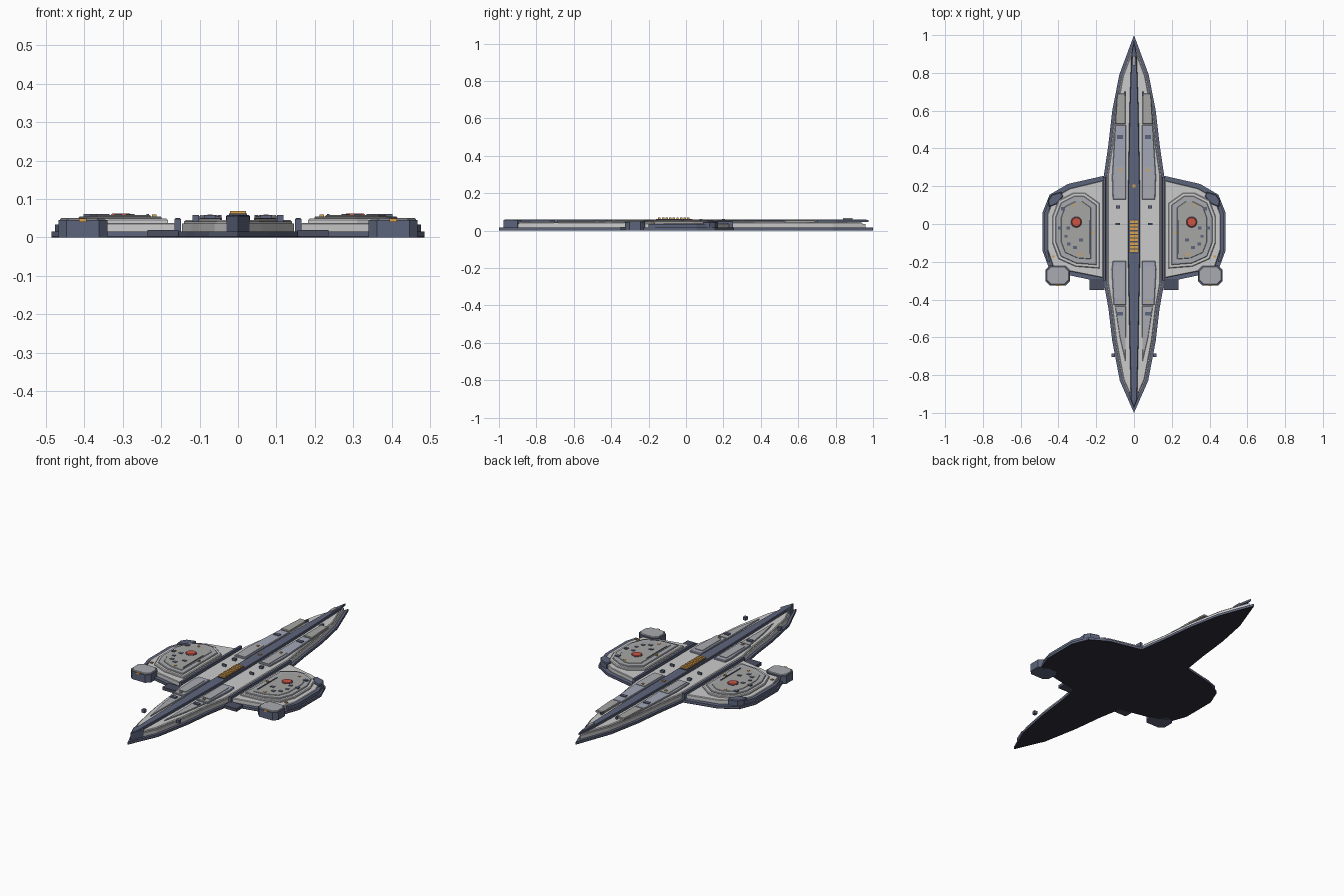
import bpy, bmesh, math
from mathutils import Vector

COL = {"dark": (0.11, 0.13, 0.20, 1), "under": (0.03, 0.03, 0.045, 1), "steel": (0.07, 0.08, 0.12, 1),
       "light": (0.62, 0.62, 0.64, 1), "grey": (0.40, 0.41, 0.44, 1), "blue": (0.36, 0.39, 0.47, 1),
       "beige": (0.38, 0.38, 0.37, 1), "orange": (0.70, 0.36, 0.08, 1), "red": (0.60, 0.09, 0.06, 1)}
MATS = {}
for key, rgba in COL.items():
    MATS[key] = bpy.data.materials.new(key)
    MATS[key].diffuse_color = rgba


def inset(pts, d):
    """Move every edge of a closed outline inward by d, with mitred corners."""
    n = len(pts)
    area = sum(pts[i][0] * pts[(i + 1) % n][1] - pts[(i + 1) % n][0] * pts[i][1] for i in range(n))
    s = 1 if area > 0 else -1
    out = []
    for i in range(n):
        p, a, b = (Vector(pts[j % n]) for j in (i, i - 1, i + 1))
        e1, e2 = (p - a).normalized(), (b - p).normalized()
        n1, n2 = Vector((-e1.y, e1.x)) * s, Vector((-e2.y, e2.x)) * s
        out.append(tuple(p + (n1 + n2) * d / (1 + n1.dot(n2))))
    return out


def prism(name, pts, z0, z1, mat, chamfer=0.0, pair=False):
    """Extrude an outline; optional top chamfer; pair adds the -x copy."""
    for side in ((1, -1) if pair else (1,)):
        loops = [(pts, z0), (pts, z1 - chamfer)]
        if chamfer:
            loops.append((inset(pts, chamfer), z1))
        bm = bmesh.new()
        rings = [[bm.verts.new((x * side, y, z)) for x, y in lp] for lp, z in loops]
        n = len(pts)
        for r, q in zip(rings, rings[1:]):
            for i in range(n):
                bm.faces.new((r[i], r[(i + 1) % n], q[(i + 1) % n], q[i]))
        bm.faces.new(rings[0])
        bm.faces.new(rings[-1])
        bmesh.ops.recalc_face_normals(bm, faces=bm.faces)
        me = bpy.data.meshes.new(name)
        bm.to_mesh(me)
        bm.free()
        me.materials.append(MATS[mat])
        ob = bpy.data.objects.new(name + ("" if not pair else "_right" if side > 0 else "_left"), me)
        bpy.context.collection.objects.link(ob)


def rect(x0, x1, y0, y1, cut=0.0):
    if not cut:
        return [(x0, y0), (x1, y0), (x1, y1), (x0, y1)]
    c = cut
    return [(x0 + c, y0), (x1 - c, y0), (x1, y0 + c), (x1, y1 - c),
            (x1 - c, y1), (x0 + c, y1), (x0, y1 - c), (x0, y0 + c)]


def block(name, x, y, w, d, z0, z1, mat, pair=True):
    prism(name, rect(x - w / 2, x + w / 2, y - d / 2, y + d / 2), z0, z1, mat, pair=pair)


def full(half):
    """Close a right-hand outline (tip to tip) with its mirror image."""
    return half + [(-x, y) for x, y in reversed(half) if x > 1e-6]


# Outlines, from front tip to rear tip
front = [(0, -1), (0.075, -0.83), (0.115, -0.62), (0.135, -0.45), (0.16, -0.31)]
rear = [(0.16, 0.255), (0.137, 0.41), (0.115, 0.6), (0.078, 0.79), (0, 1)]
wing = [(0.35, -0.27), (0.45, -0.235), (0.485, -0.14), (0.485, 0.06), (0.447, 0.155), (0.35, 0.212)]
hull = full(front + rear)

# Base plates
prism("underside_plate", full(front + wing + rear), 0, 0.004, "under")
prism("base_plate", full(front + wing + rear), 0.004, 0.015, "dark")

# Central hull deck and raised spine
prism("hull_deck_lower", inset(hull, 0.014), 0.015, 0.036, "light")
prism("hull_deck_upper", inset(hull, 0.02), 0.036, 0.045, "light", 0.004)
prism("spine", full([(0, -0.975), (0.016, -0.93), (0.024, -0.6), (0.031, -0.2), (0.031, 0.2),
                     (0.024, 0.6), (0.014, 0.9), (0, 0.975)]), 0.045, 0.059, "dark", 0.003)
prism("nose_block", full([(0, -0.975), (0.03, -0.9), (0.0, -0.86)]), 0.015, 0.056, "dark")
block("tail_sensor", 0, 0.865, 0.016, 0.05, 0.058, 0.067, "grey", False)
block("spine_light", 0, 0.2, 0.014, 0.016, 0.058, 0.063, "orange", False)

# Orange vent slats on the spine
block("vent_bed", 0, -0.065, 0.046, 0.18, 0.058, 0.062, "steel", False)
for i in range(9):
    block("vent_slat", 0, -0.142 + i * 0.0193, 0.042, 0.013, 0.06, 0.069, "orange", False)

# Hull deck panels
prism("rear_panel", [(0.042, 0.13), (0.112, 0.13), (0.116, 0.25), (0.1, 0.525), (0.042, 0.525)],
      0.044, 0.053, "blue", 0.003, True)
prism("rear_hatch", [(0.045, 0.53), (0.1, 0.53), (0.09, 0.69), (0.045, 0.69)], 0.044, 0.056, "beige", 0.003, True)
block("rear_pad", 0.075, 0.22, 0.05, 0.17, 0.05, 0.056, "grey")
prism("front_panel", [(0.042, -0.195), (0.112, -0.195), (0.118, -0.24), (0.108, -0.43), (0.042, -0.43)],
      0.044, 0.055, "blue", 0.003, True)
prism("front_wedge", [(0.042, -0.435), (0.1, -0.435), (0.075, -0.6), (0.045, -0.73)], 0.044, 0.051, "grey", 0.002, True)
block("front_pad", 0.077, -0.31, 0.045, 0.17, 0.053, 0.058, "grey")
for x, y, w, d in [(0.073, 0.46, 0.032, 0.02), (0.073, -0.475, 0.032, 0.02), (0.085, 0.09, 0.02, 0.016),
                   (0.087, 0.0, 0.024, 0.008), (0.11, -0.695, 0.018, 0.02), (0.048, 0.69, 0.01, 0.025)]:
    block("deck_fitting", x, y, w, d, 0.04, 0.058, "dark")
for x, y in [(0.073, 0.285), (0.073, -0.41)]:
    block("deck_light", x, y, 0.012, 0.012, 0.05, 0.06, "orange")

# Wall between hull and wing
prism("root_wall", rect(0.149, 0.165, -0.3, 0.25), 0.01, 0.05, "dark", 0.002, True)

# Stepped wing decks
deck = [(0.165, -0.285), (0.34, -0.25), (0.43, -0.22), (0.458, -0.135), (0.458, 0.05), (0.425, 0.138),
        (0.34, 0.188), (0.165, 0.23)]
tier = [(0.182, -0.235), (0.31, -0.225), (0.4, -0.185), (0.432, -0.1), (0.432, 0.04), (0.4, 0.125),
        (0.32, 0.165), (0.26, 0.165), (0.182, 0.11)]
prism("wing_deck", deck, 0.015, 0.038, "light", 0.003, True)
prism("wing_tier", tier, 0.036, 0.049, "light", 0.004, True)
prism("wing_upper_tier", inset(tier, 0.017), 0.047, 0.055, "grey", 0.003, True)
prism("wing_top_plate", inset(tier, 0.045), 0.054, 0.058, "beige", 0.002, True)
prism("wing_side_rim", [(0.458, -0.2), (0.476, -0.135), (0.476, 0.055), (0.447, 0.13), (0.43, 0.13),
                        (0.458, 0.05), (0.458, -0.135), (0.445, -0.2)], 0.015, 0.034, "dark", 0, True)

# Corner blocks, front pods and steps
prism("corner_block", [(0.375, 0.145), (0.41, 0.105), (0.45, 0.09), (0.455, 0.125), (0.435, 0.155), (0.385, 0.17)],
      0.01, 0.047, "dark", 0.004, True)
prism("pod", rect(0.34, 0.468, -0.325, -0.22, 0.022), 0, 0.045, "dark", 0, True)
prism("pod_cap", rect(0.345, 0.463, -0.32, -0.225, 0.022), 0.045, 0.051, "grey", 0.003, True)
block("pod_light", 0.404, -0.325, 0.02, 0.008, 0.04, 0.049, "orange")
prism("wing_step", [(0.155, -0.35), (0.235, -0.35), (0.235, -0.29), (0.155, -0.29)], 0.003, 0.02, "steel", 0, True)

# Red beacon and small wing fittings
beacon = [(0.305 + 0.026 * math.cos(i * math.tau / 16), 0.01 + 0.026 * math.sin(i * math.tau / 16)) for i in range(16)]
prism("beacon_collar", inset(beacon, -0.005), 0.055, 0.059, "steel", 0, True)
prism("beacon", beacon, 0.056, 0.062, "red", 0.003, True)
for x, y, w, d in [(0.375, 0.08, 0.022, 0.018), (0.392, -0.02, 0.02, 0.016), (0.348, -0.02, 0.018, 0.016),
                   (0.28, -0.085, 0.022, 0.016), (0.345, -0.105, 0.02, 0.016), (0.312, -0.125, 0.02, 0.016),
                   (0.36, -0.065, 0.016, 0.014), (0.235, -0.07, 0.006, 0.18)]:
    block("wing_fitting", x, y, w, d, 0.05, 0.061, "dark")
for x, y, z in [(0.285, -0.16, 0.06), (0.218, -0.045, 0.06), (0.427, -0.172, 0.043), (0.32, 0.1, 0.06)]:
    block("wing_light", x, y, 0.012, 0.012, z - 0.012, z, "orange")
